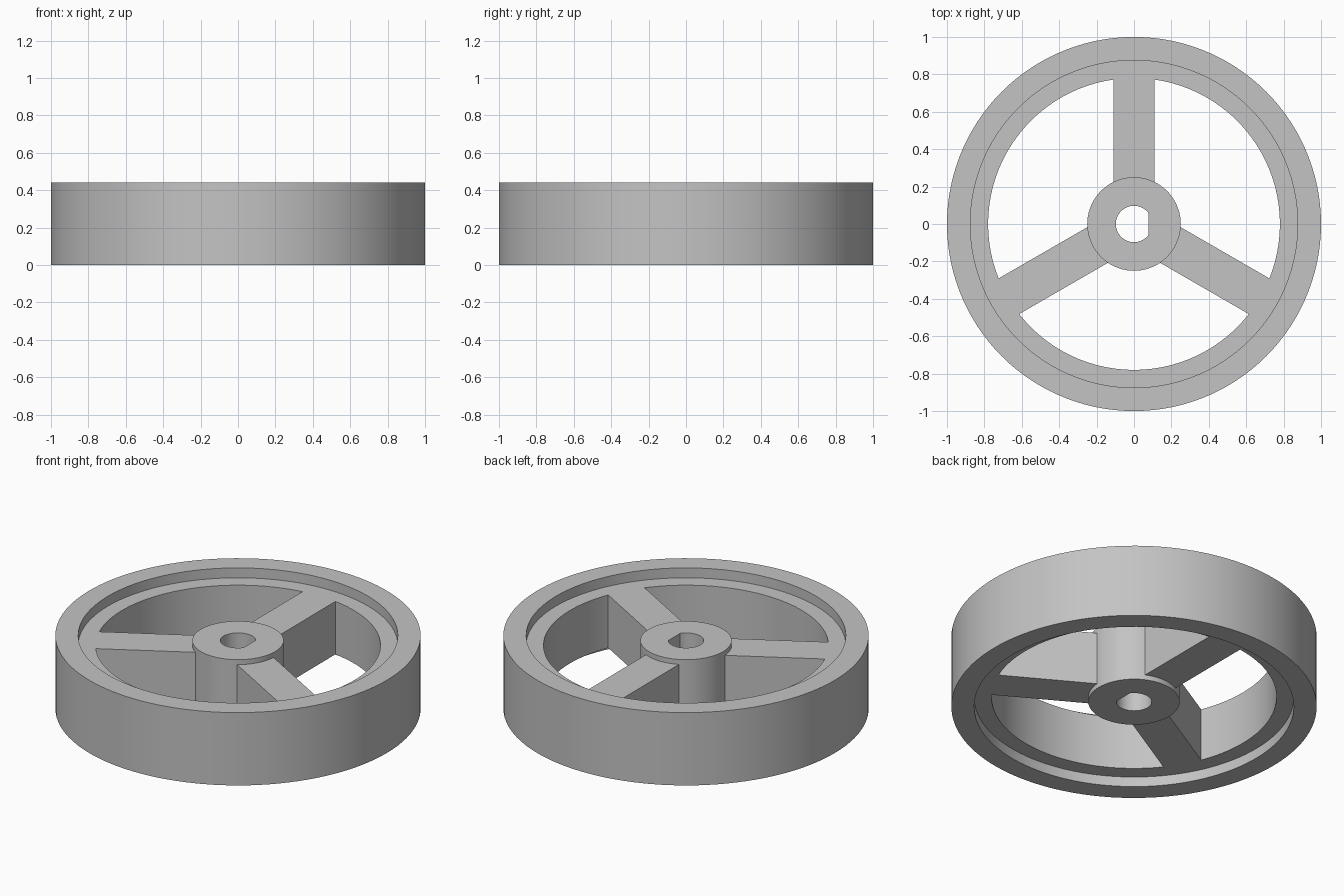
import bpy
from math import pi, sin, cos, radians

cube = bpy.data.objects.get("Cube")
if cube:
    bpy.data.objects.remove(cube, do_unlink=True)

HEIGHT = 0.44
RECESS = 0.06        # web and spokes sit below the rim edges
HUB_RECESS = 0.03
RIM, LIP, WEB, HUB, BORE = 1.0, 0.875, 0.78, 0.25, 0.097
SPOKE_WIDTH = 0.22
SEGMENTS = 120

grey = bpy.data.materials.new("plain grey")
grey.use_nodes = True
colour = (0.55, 0.55, 0.55, 1)
grey.diffuse_color = colour
grey.node_tree.nodes["Principled BSDF"].inputs["Base Color"].default_value = colour


def make_object(name, verts, faces):
    mesh = bpy.data.meshes.new(name)
    mesh.from_pydata(verts, [], faces)
    mesh.materials.append(grey)
    obj = bpy.data.objects.new(name, mesh)
    bpy.context.collection.objects.link(obj)
    return obj


def lathe(name, section, flat=None):
    """Spin a closed (radius, z) section; flat cuts the +x side of the bore."""
    count = len(section)
    verts = []
    for i in range(SEGMENTS):
        a = 2 * pi * i / SEGMENTS
        for r, z in section:
            if flat and r == BORE and cos(a) * r > flat:
                r = flat / cos(a)
            verts.append((r * cos(a), r * sin(a), z))
    faces = []
    for i in range(SEGMENTS):
        j = (i + 1) % SEGMENTS
        for k in range(count):
            m = (k + 1) % count
            faces.append((i * count + k, j * count + k, j * count + m, i * count + m))
    return make_object(name, verts, faces)


def spoke(name, angle):
    """Bar running from inside the hub to inside the rim."""
    verts = []
    for z in (RECESS, HEIGHT - RECESS):
        for x, y in ((HUB - 0.06, -1), (WEB + 0.05, -1), (WEB + 0.05, 1), (HUB - 0.06, 1)):
            y *= SPOKE_WIDTH / 2
            verts.append((x * cos(angle) - y * sin(angle), x * sin(angle) + y * cos(angle), z))
    faces = [(3, 2, 1, 0), (4, 5, 6, 7)]
    faces += [(i, (i + 1) % 4, (i + 1) % 4 + 4, i + 4) for i in range(4)]
    return make_object(name, verts, faces)


# Rim with a stepped ledge on both faces
low, high = RECESS, HEIGHT - RECESS
wheel = lathe("spoked_wheel", [(RIM, 0), (RIM, HEIGHT), (LIP, HEIGHT), (LIP, high),
                               (WEB, high), (WEB, low), (LIP, low), (LIP, 0)])

# Hub with a D-shaped bore
low, high = HUB_RECESS, HEIGHT - HUB_RECESS
hub = lathe("hub", [(HUB, low), (HUB, high), (BORE, high), (BORE, low)],
            flat=BORE * cos(radians(36)))

# Three spokes
parts = [hub] + [spoke(f"spoke_{i + 1}", radians(90 + 120 * i)) for i in range(3)]

# Fuse everything into one casting
bpy.ops.object.select_all(action='DESELECT')
wheel.select_set(True)
bpy.context.view_layer.objects.active = wheel
for part in parts[1:] + parts[:1]:
    mod = wheel.modifiers.new("fuse", 'BOOLEAN')
    mod.operation = 'UNION'
    mod.solver = 'EXACT'
    mod.object = part
    bpy.ops.object.modifier_apply(modifier=mod.name)
for part in parts:
    bpy.data.objects.remove(part, do_unlink=True)

bpy.ops.object.shade_smooth_by_angle(angle=radians(25))
